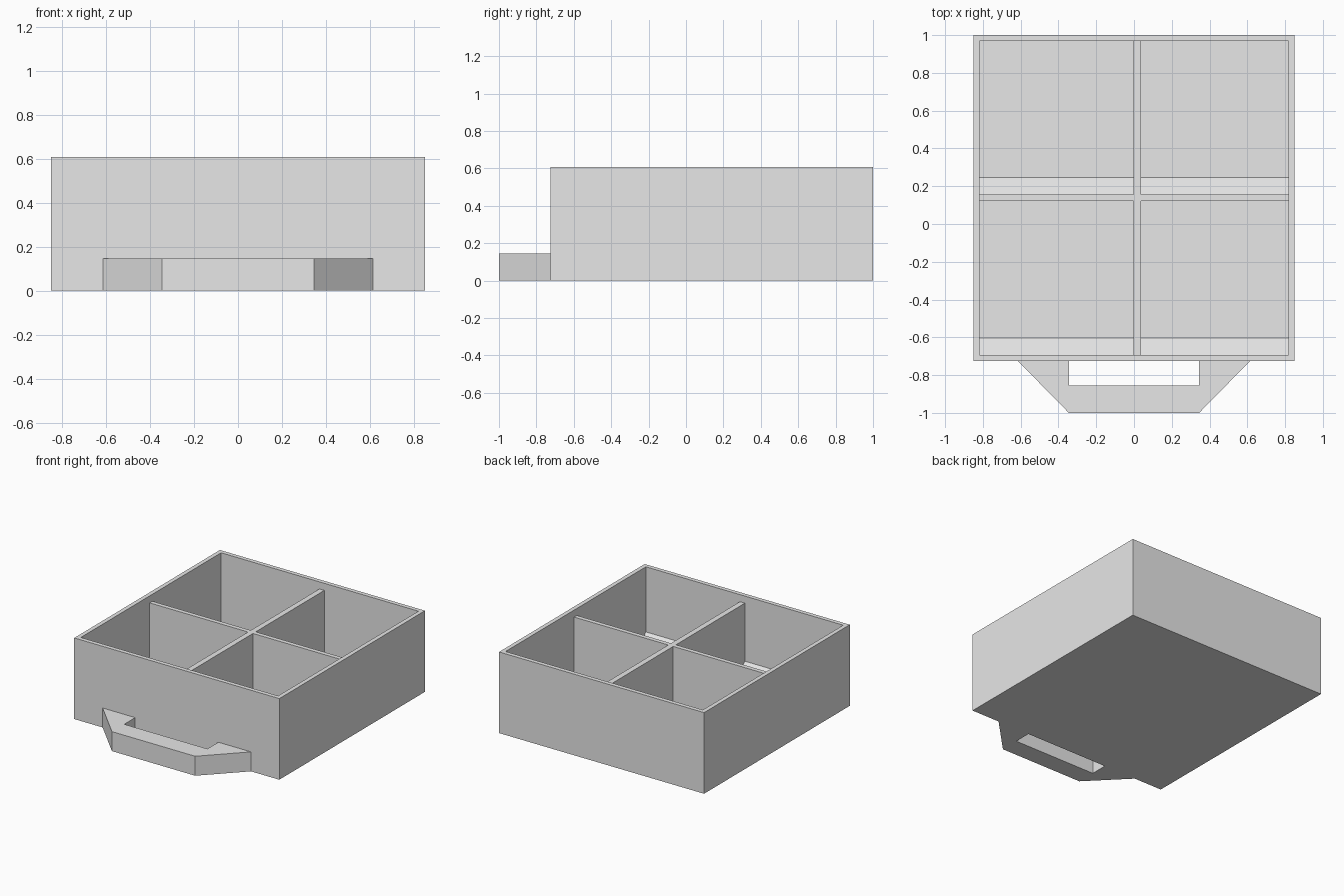
import bpy
import bmesh
from mathutils import Vector

if "Cube" in bpy.data.objects:
    bpy.data.objects.remove(bpy.data.objects["Cube"], do_unlink=True)

grey = bpy.data.materials.new("light grey")
grey.use_nodes = True
grey.diffuse_color = (0.8, 0.8, 0.8, 1)
grey.node_tree.nodes["Principled BSDF"].inputs["Base Color"].default_value = (0.8, 0.8, 0.8, 1)

# Main sizes
HALF_W, FRONT, BACK, HEIGHT = 0.85, -0.725, 1.0, 0.608
WALL, FLOOR, DIVIDER_TOP = 0.032, 0.03, 0.555
IN_X, IN_FRONT, IN_BACK = HALF_W - WALL, FRONT + WALL, BACK - WALL
DIV_X = (-0.003, 0.038)
DIV_Y = (0.123, 0.156)
RAMP_RUN, RAMP_TOP = 0.09, 0.12


def finish(name, bm):
    bmesh.ops.recalc_face_normals(bm, faces=bm.faces)
    mesh = bpy.data.meshes.new(name)
    bm.to_mesh(mesh)
    bm.free()
    mesh.materials.append(grey)
    obj = bpy.data.objects.new(name, mesh)
    bpy.context.collection.objects.link(obj)
    return obj


def prism(bm, points, offset):
    """Extrude a closed outline of 3D points along an offset."""
    face = bm.faces.new([bm.verts.new(p) for p in points])
    out = bmesh.ops.extrude_face_region(bm, geom=[face], use_keep_orig=True)
    moved = [v for v in out["geom"] if isinstance(v, bmesh.types.BMVert)]
    bmesh.ops.translate(bm, verts=moved, vec=Vector(offset))


def box(bm, x, y, z):
    outline = [(x[0], y[0], z[0]), (x[1], y[0], z[0]), (x[1], y[1], z[0]), (x[0], y[1], z[0])]
    prism(bm, outline, (0, 0, z[1] - z[0]))


# Open tray: inset the top of a block and push it down to the floor
bm = bmesh.new()
box(bm, (-HALF_W, HALF_W), (FRONT, BACK), (0, HEIGHT))
bmesh.ops.recalc_face_normals(bm, faces=bm.faces)
top = max(bm.faces, key=lambda f: f.calc_center_median().z)
bmesh.ops.inset_region(bm, faces=[top], thickness=WALL, use_even_offset=True)
out = bmesh.ops.extrude_face_region(bm, geom=[top])
moved = [v for v in out["geom"] if isinstance(v, bmesh.types.BMVert)]
bmesh.ops.translate(bm, verts=moved, vec=(0, 0, FLOOR - HEIGHT))
if top.is_valid:
    bm.faces.remove(top)
finish("tray", bm)

# Lengthwise divider
bm = bmesh.new()
box(bm, DIV_X, (IN_FRONT, IN_BACK), (FLOOR, DIVIDER_TOP))
finish("long_divider", bm)

# Cross dividers and sloped ramps, one pair of each per side
for side, x0, x1 in (("right", -IN_X, DIV_X[0]), ("left", DIV_X[1], IN_X)):
    bm = bmesh.new()
    box(bm, (x0, x1), DIV_Y, (FLOOR, DIVIDER_TOP))
    finish(f"cross_divider_{side}", bm)
    for place, y in (("front", IN_FRONT), ("back", DIV_Y[1])):
        bm = bmesh.new()
        prism(bm, [(x0, y, FLOOR), (x0, y + RAMP_RUN, FLOOR), (x0, y, RAMP_TOP)], (x1 - x0, 0, 0))
        finish(f"ramp_{place}_{side}", bm)

# Pull handle: one outline with a rectangular finger opening
half = [(0.615, FRONT), (0.345, -1.0)]
inner = [(0.345, -0.855), (0.345, FRONT)]
outline = half + [(-x, y) for x, y in reversed(half)]
outline += [(-x, y) for x, y in reversed(inner)] + inner
bm = bmesh.new()
prism(bm, [(x, y, 0) for x, y in outline], (0, 0, 0.146))
finish("handle", bm)
